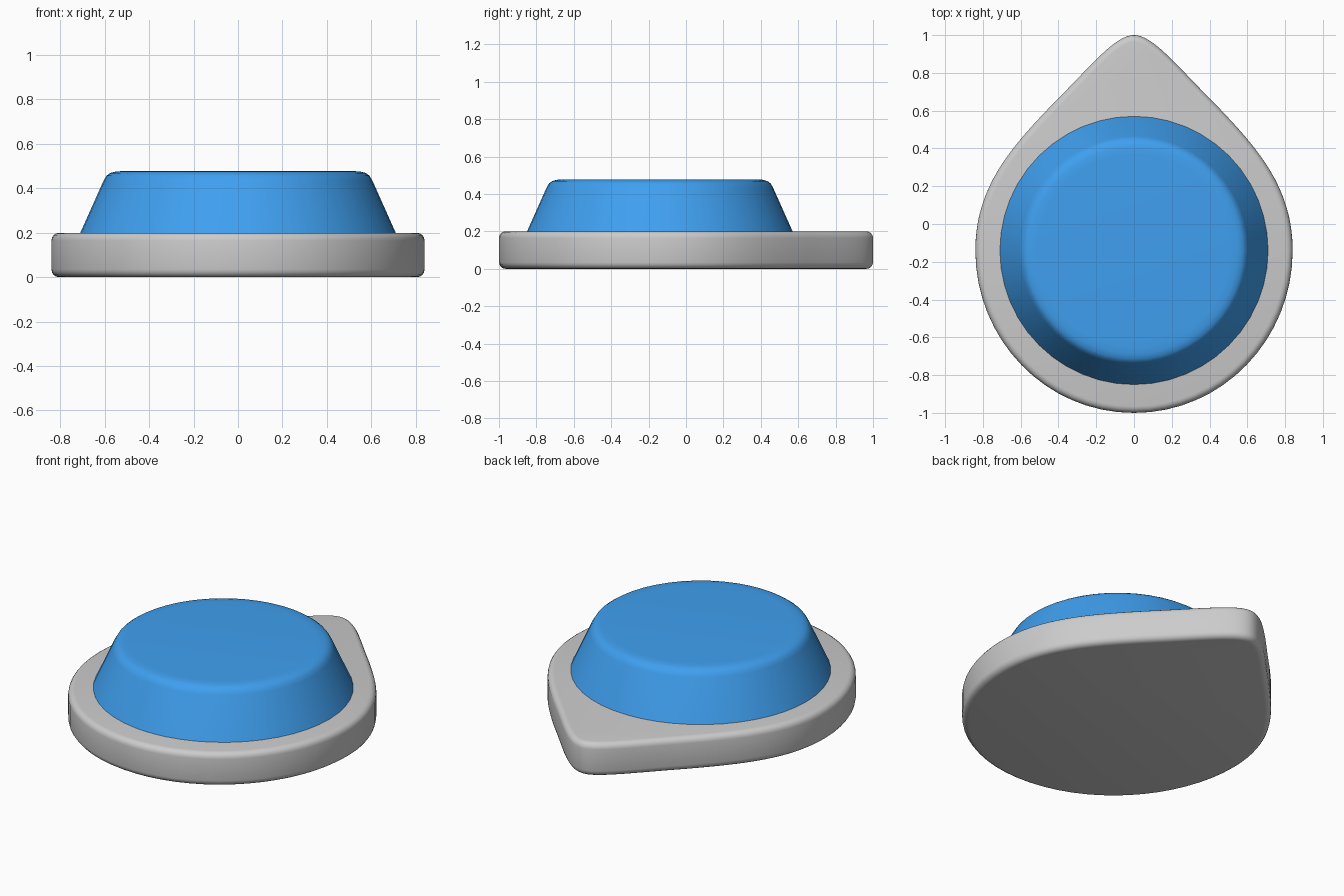
import bpy, bmesh, math
from mathutils import Vector
from mathutils.geometry import interpolate_bezier

if "Cube" in bpy.data.objects:
    bpy.data.objects.remove(bpy.data.objects["Cube"])


def finish(bm, name, angle=40):
    bmesh.ops.recalc_face_normals(bm, faces=bm.faces)
    me = bpy.data.meshes.new(name)
    bm.to_mesh(me)
    bm.free()
    ob = bpy.data.objects.new(name, me)
    bpy.context.collection.objects.link(ob)
    bpy.ops.object.select_all(action='DESELECT')
    ob.select_set(True)
    bpy.context.view_layer.objects.active = ob
    bpy.ops.object.shade_smooth_by_angle(angle=math.radians(angle))
    return ob


# Teardrop base plate: half outline from bezier segments, mirrored
segments = [
    ((0, 1), (0.10, 1), (0.22, 0.845), (0.44, 0.625)),
    ((0.44, 0.625), (0.66, 0.395), (0.84, 0.19), (0.84, -0.14)),
    ((0.84, -0.14), (0.84, -0.61), (0.47, -1), (0, -1)),
]
half = []
for seg in segments:
    pts = interpolate_bezier(*[Vector((x, y, 0)) for x, y in seg], 17)
    half += [(p.x, p.y) for p in pts[:-1]]
outline = half + [(0, -1)] + [(-x, y) for x, y in reversed(half[1:])]

bm = bmesh.new()
face = bm.faces.new([bm.verts.new((x, y, 0)) for x, y in outline])
ext = bmesh.ops.extrude_face_region(bm, geom=[face])
for v in ext['geom']:
    if isinstance(v, bmesh.types.BMVert):
        v.co.z = 0.2
bmesh.ops.recalc_face_normals(bm, faces=bm.faces)
# Rounded rims, top and bottom
rims = [e for e in bm.edges if abs(e.verts[0].co.z - e.verts[1].co.z) < 1e-4]
bmesh.ops.bevel(bm, geom=rims, offset=0.035, segments=4, profile=0.5, affect='EDGES')
finish(bm, "base_plate")

# Tapered round button with a softened top rim
profile = [(0.72, 0.18), (0.71, 0.2), (0.605, 0.435), (0.592, 0.457),
           (0.575, 0.469), (0.55, 0.476), (0.51, 0.478)]
sides = 48
bm = bmesh.new()
rings = [[bm.verts.new((r * math.cos(2 * math.pi * i / sides),
                        r * math.sin(2 * math.pi * i / sides) - 0.14, z))
          for i in range(sides)] for r, z in profile]
for a, b in zip(rings, rings[1:]):
    for i in range(sides):
        j = (i + 1) % sides
        bm.faces.new((a[i], a[j], b[j], b[i]))
bm.faces.new(rings[-1])
bm.faces.new(rings[0][::-1])
button = finish(bm, "button")

blue = bpy.data.materials.new("blue")
blue.diffuse_color = (0.05, 0.35, 0.87, 1)
blue.use_nodes = True
blue.node_tree.nodes["Principled BSDF"].inputs["Base Color"].default_value = blue.diffuse_color
button.data.materials.append(blue)
